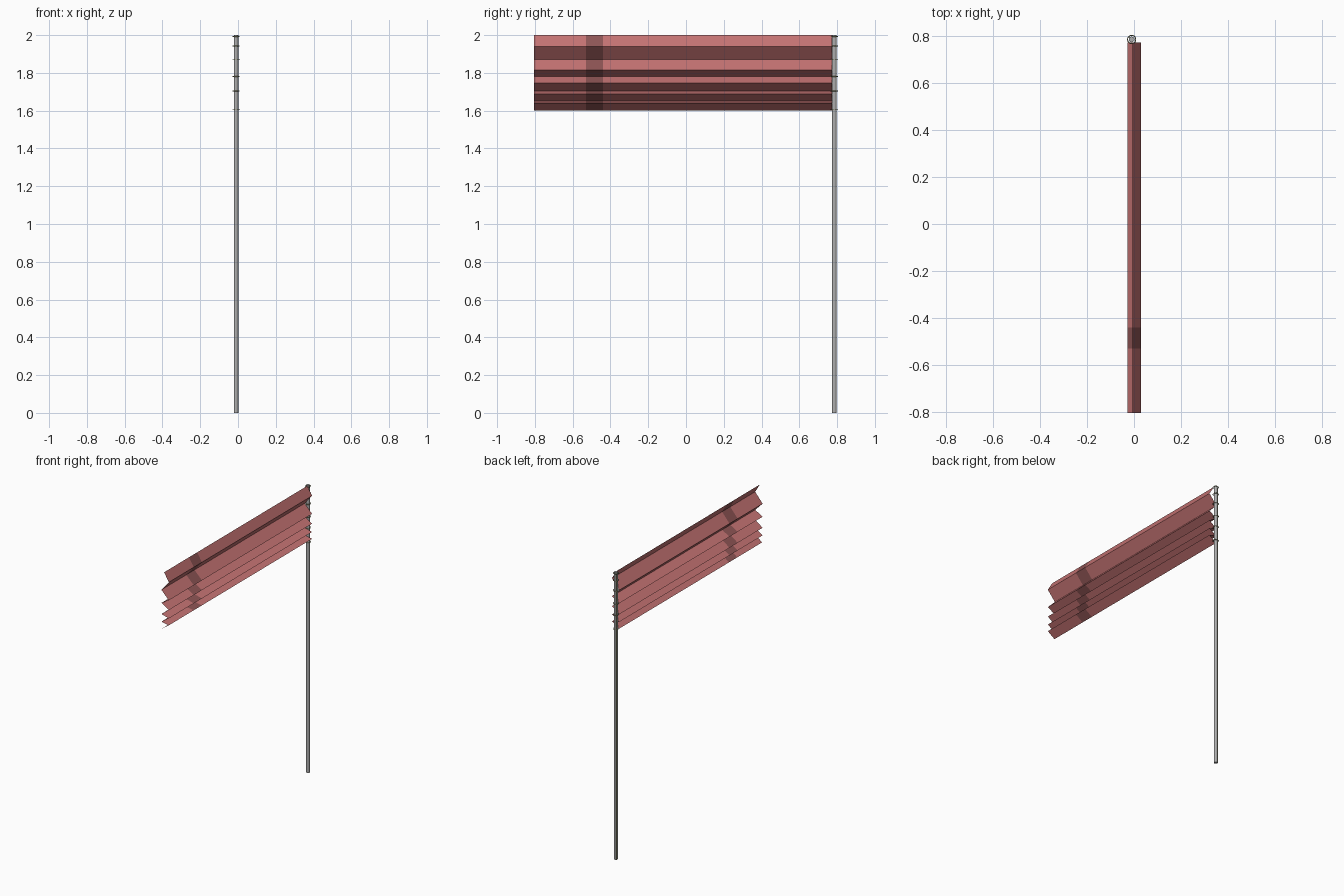
import bpy, bmesh, math
from mathutils import Matrix

cube = bpy.data.objects.get("Cube")
if cube:
    bpy.data.objects.remove(cube, do_unlink=True)


def material(name, rgb, rough=0.7):
    m = bpy.data.materials.new(name)
    m.use_nodes = True
    m.diffuse_color = (*rgb, 1)
    bsdf = next(n for n in m.node_tree.nodes if n.type == 'BSDF_PRINCIPLED')
    bsdf.inputs["Base Color"].default_value = (*rgb, 1)
    bsdf.inputs["Roughness"].default_value = rough
    return m


red = material("faded red cloth", (0.55, 0.17, 0.17))
dark_red = material("dark red band", (0.27, 0.09, 0.09))
grey = material("grey metal", (0.42, 0.42, 0.42))
olive = material("olive cord", (0.33, 0.34, 0.18))


def finish(bm, name, mats):
    mesh = bpy.data.meshes.new(name)
    bm.to_mesh(mesh)
    bm.free()
    obj = bpy.data.objects.new(name, mesh)
    bpy.context.collection.objects.link(obj)
    for m in mats:
        mesh.materials.append(m)
    return obj


POLE_X, POLE_Y = -0.01, 0.785


def rod(name, x, y, radius, height, sides, mat):
    bm = bmesh.new()
    bmesh.ops.create_cone(bm, cap_ends=True, segments=sides, radius1=radius,
                          radius2=radius, depth=height,
                          matrix=Matrix.Translation((x, y, height / 2)))
    return finish(bm, name, [mat])


# Upright pole with a thin cord along its back
rod("pole", POLE_X, POLE_Y, 0.012, 2.0, 12, grey)
rod("halyard_cord", POLE_X - 0.010, POLE_Y + 0.008, 0.002, 1.99, 6, olive)

# Pleated banner: zigzag section swept along y, folds tightening downward
section = [(-0.006, 2.0), (0.03, 1.94), (-0.027, 1.872), (0.03, 1.814),
           (-0.027, 1.781), (0.03, 1.746), (-0.027, 1.704), (0.03, 1.688),
           (-0.027, 1.651), (0.03, 1.64), (-0.024, 1.602)]
stations = [-0.804, -0.53, -0.44, 0.772]
bm = bmesh.new()
rows = [[bm.verts.new((x, y, z)) for x, z in section] for y in stations]
for i, (a, b) in enumerate(zip(rows, rows[1:])):
    for j in range(len(section) - 1):
        face = bm.faces.new((a[j], a[j + 1], b[j + 1], b[j]))
        face.material_index = 1 if i == 1 else 0
finish(bm, "pleated_banner", [red, dark_red])

# Rings sliding on the pole at the folds
for n, z in enumerate((1.993, 1.942, 1.872, 1.781, 1.704, 1.605)):
    bpy.ops.mesh.primitive_torus_add(location=(POLE_X, POLE_Y, z),
                                     major_radius=0.0175, minor_radius=0.002,
                                     major_segments=20, minor_segments=6)
    ring = bpy.context.object
    ring.name = f"banner_ring_{n + 1}"
    ring.data.materials.append(olive)
    bpy.ops.object.shade_smooth_by_angle(angle=math.radians(65))
